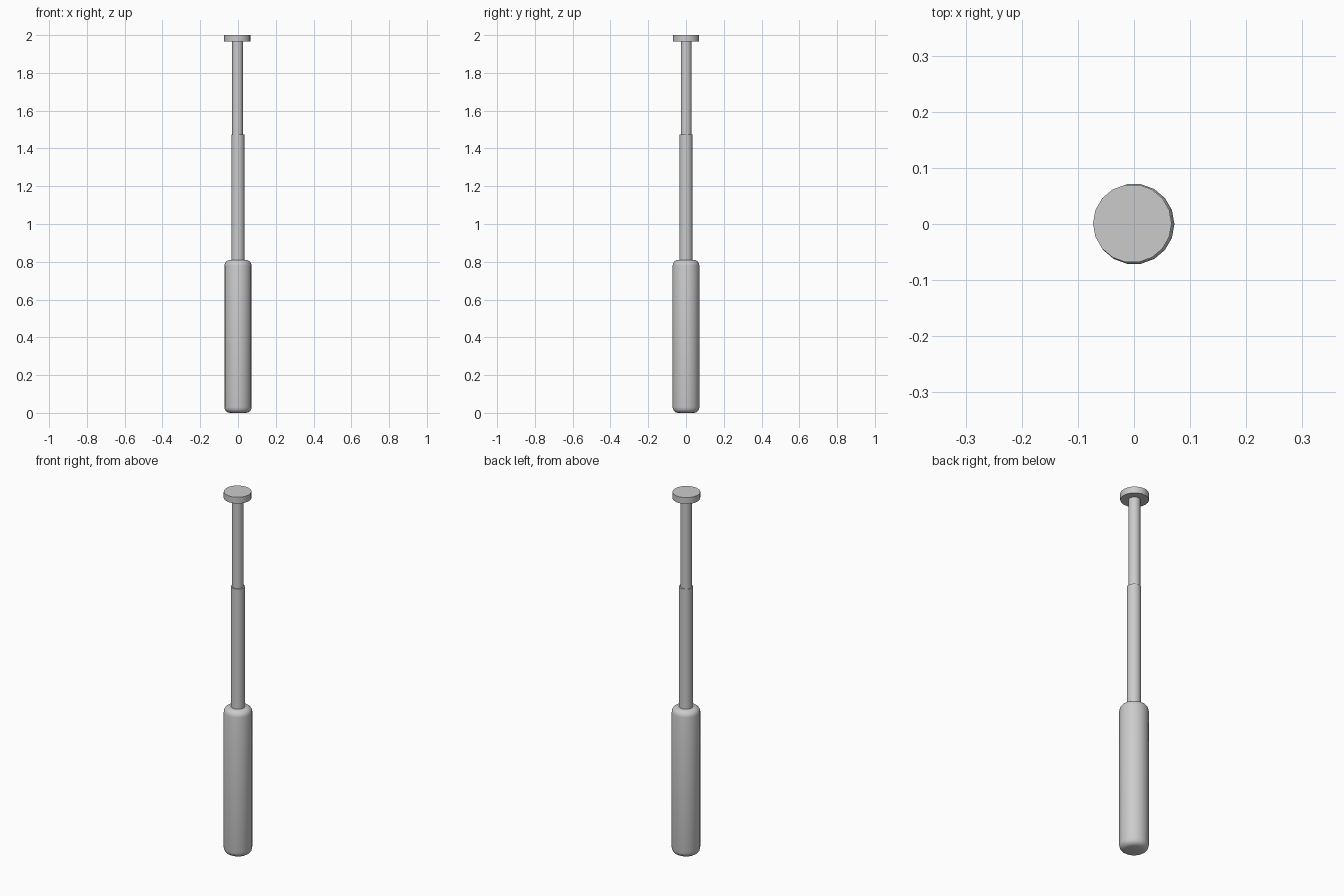
import bpy
from math import radians, sin, cos, pi

if "Cube" in bpy.data.objects:
    bpy.data.objects.remove(bpy.data.objects["Cube"])

SIDES = 18


def lathe(name, profile, centre=(0, 0)):
    """Closed solid of revolution from (radius, z) points, bottom to top."""
    verts, faces = [], []
    for r, z in profile:
        for i in range(SIDES):
            a = 2 * pi * i / SIDES
            verts.append((r * cos(a), r * sin(a), z))
    for k in range(len(profile) - 1):
        for i in range(SIDES):
            j = (i + 1) % SIDES
            faces.append((k * SIDES + i, k * SIDES + j,
                          (k + 1) * SIDES + j, (k + 1) * SIDES + i))
    faces.append(tuple(reversed(range(SIDES))))
    faces.append(tuple(range((len(profile) - 1) * SIDES, len(profile) * SIDES)))
    mesh = bpy.data.meshes.new(name)
    mesh.from_pydata(verts, [], faces)
    obj = bpy.data.objects.new(name, mesh)
    bpy.context.collection.objects.link(obj)
    obj.location = (centre[0], centre[1], 0)
    bpy.ops.object.select_all(action='DESELECT')
    obj.select_set(True)
    bpy.context.view_layer.objects.active = obj
    bpy.ops.object.shade_smooth_by_angle(angle=radians(35))
    return obj


# Grip with rounded ends
R, TOP, B, STEPS = 0.072, 0.81, 0.03, 4
arc = [(R - B + B * sin(t), B - B * cos(t))
       for t in (pi / 2 * s / STEPS for s in range(STEPS + 1))]
lathe("grip", arc + [(r, TOP - z) for r, z in reversed(arc)])

# Telescoping shaft, thick then thin
lathe("lower_shaft", [(0.035, 0.78), (0.035, 1.475)])
lathe("upper_shaft", [(0.029, 1.45), (0.029, 1.98)], (-0.002, 0.001))

# Flat end cap, very slightly off axis
lathe("end_cap", [(0.07, 1.965), (0.07, 2.0)], (-0.003, 0.001))
